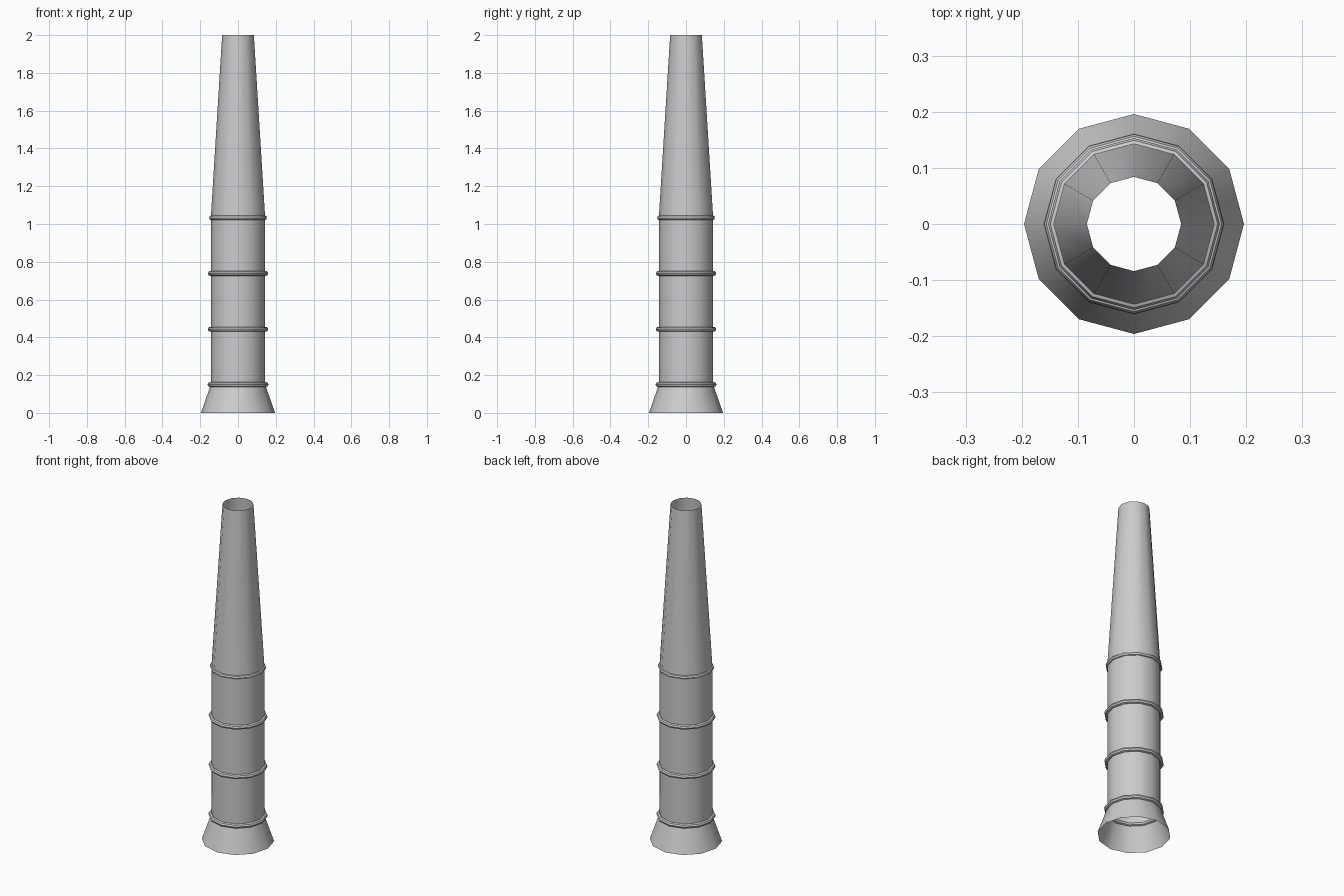
import bpy, bmesh, math

if "Cube" in bpy.data.objects:
    bpy.data.objects.remove(bpy.data.objects["Cube"])

SIDES = 12


def lathe(name, profile, closed=False):
    """Revolve (radius, z) points around z; an open profile stays an open shell."""
    bm = bmesh.new()
    loops = []
    for r, z in profile:
        loops.append([bm.verts.new((r * math.cos(math.tau * i / SIDES),
                                    r * math.sin(math.tau * i / SIDES), z))
                      for i in range(SIDES)])
    pairs = list(zip(loops, loops[1:]))
    if closed:
        pairs.append((loops[-1], loops[0]))
    for a, b in pairs:
        for i in range(SIDES):
            j = (i + 1) % SIDES
            bm.faces.new((a[i], a[j], b[j], b[i]))
    mesh = bpy.data.meshes.new(name)
    bm.to_mesh(mesh)
    bm.free()
    obj = bpy.data.objects.new(name, mesh)
    bpy.context.collection.objects.link(obj)
    bpy.ops.object.select_all(action='DESELECT')
    obj.select_set(True)
    bpy.context.view_layer.objects.active = obj
    bpy.ops.object.shade_smooth_by_angle(angle=math.radians(40))
    return obj


# Hollow body, open at both ends: flared foot, straight shaft, tapered neck
lathe("flared_foot", [(0.196, 0.0), (0.144, 0.15)])
lathe("shaft", [(0.144, 0.15), (0.144, 1.03)])
lathe("tapered_neck", [(0.144, 1.03), (0.084, 2.0)])

# Raised bands around the shaft, the top one slightly slimmer
for n, (z, outer) in enumerate([(0.15, 0.161), (0.443, 0.160),
                                (0.738, 0.160), (1.033, 0.153)]):
    h = 0.013
    c = outer - h
    section = [(c + h * math.cos(math.tau * k / 8), z + h * math.sin(math.tau * k / 8))
               for k in range(8)]
    lathe(f"band_{n + 1}", section, closed=True)
